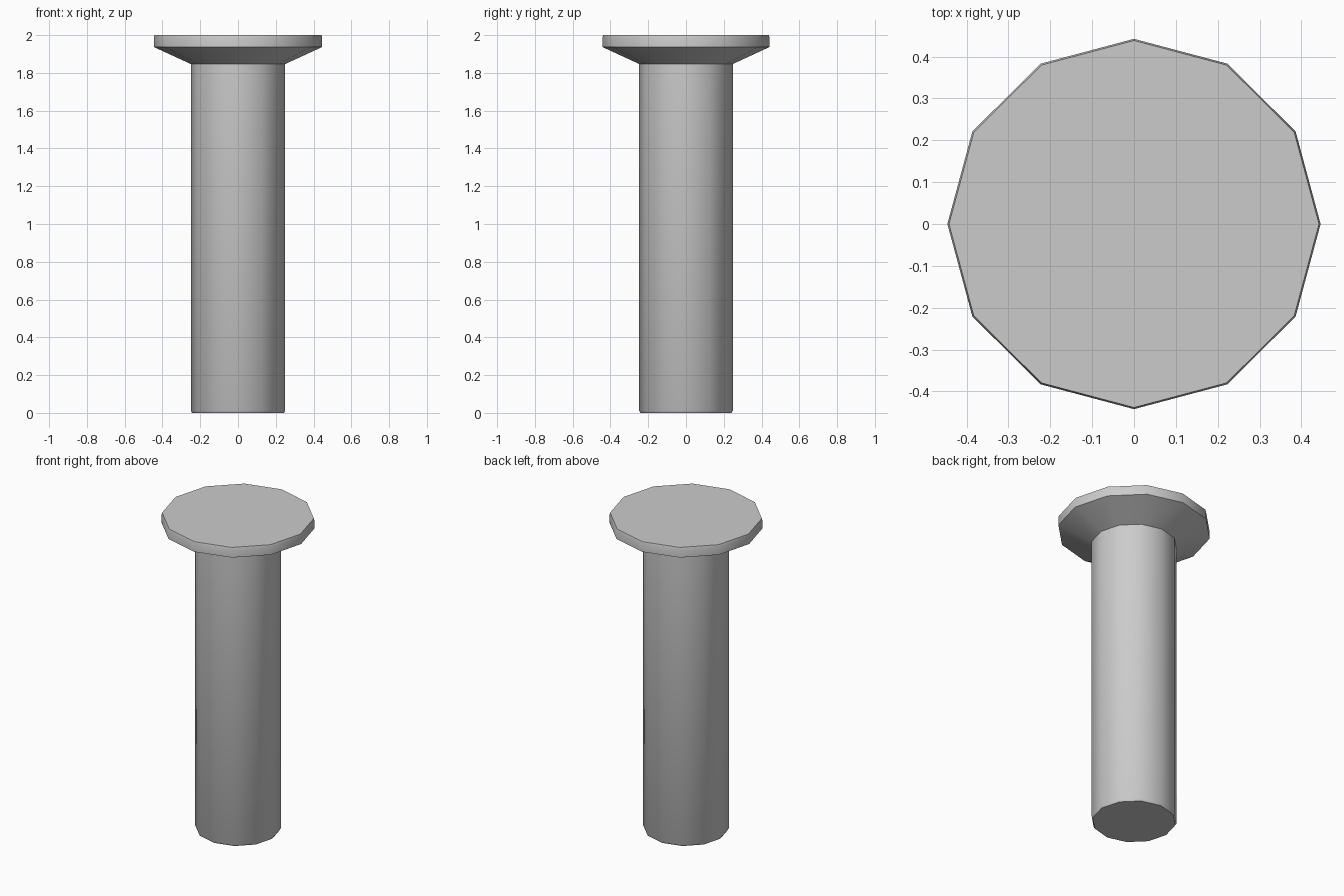
import bpy, bmesh
from math import cos, sin, pi

if "Cube" in bpy.data.objects:
    bpy.data.objects.remove(bpy.data.objects["Cube"])

SIDES = 12

# Half profile (radius, height) from the foot to the top of the head
profile = [(0.243, 0.0), (0.25, 0.012), (0.25, 1.847),
           (0.446, 1.937), (0.446, 1.985), (0.442, 2.0)]

bm = bmesh.new()
rings = [[bm.verts.new((r * cos(2 * pi * i / SIDES),
                        0.992 * r * sin(2 * pi * i / SIDES), z))
          for i in range(SIDES)] for r, z in profile]

# Side walls
for low, high in zip(rings, rings[1:]):
    for i in range(SIDES):
        j = (i + 1) % SIDES
        bm.faces.new((low[i], low[j], high[j], high[i]))

# Flat end caps
bm.faces.new(rings[0][::-1])
bm.faces.new(rings[-1])

mesh = bpy.data.meshes.new("rivet")
bm.to_mesh(mesh)
bm.free()
rivet = bpy.data.objects.new("rivet", mesh)
bpy.context.collection.objects.link(rivet)

# Smooth round the facets, sharp at the end caps
bpy.context.view_layer.objects.active = rivet
rivet.select_set(True)
bpy.ops.object.shade_smooth_by_angle(angle=pi * 40 / 180)
